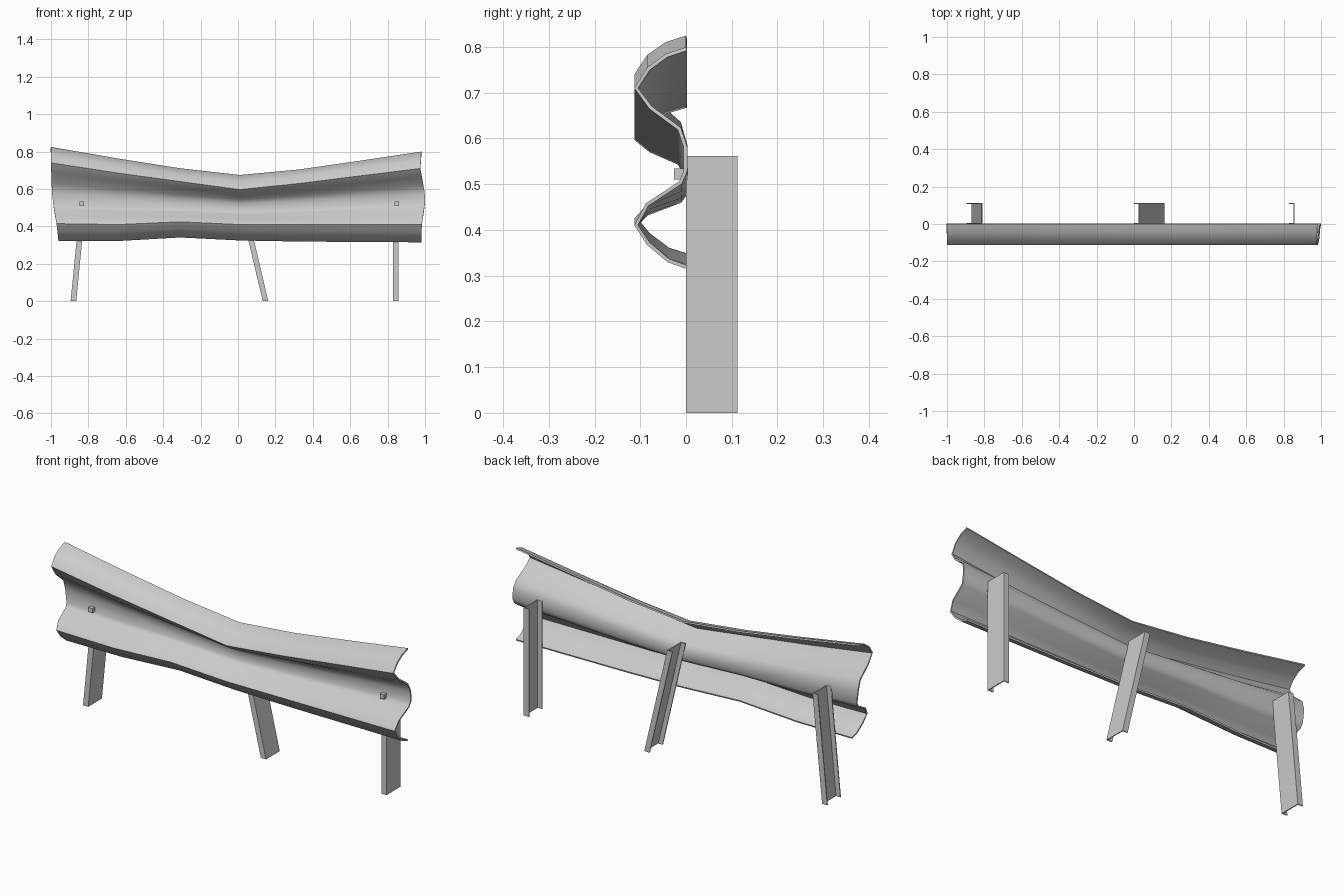
import bpy

if "Cube" in bpy.data.objects:
    bpy.data.objects.remove(bpy.data.objects["Cube"])


def make_mesh(name, verts, faces):
    mesh = bpy.data.meshes.new(name)
    mesh.from_pydata(verts, [], faces)
    obj = bpy.data.objects.new(name, mesh)
    bpy.context.collection.objects.link(obj)
    return obj


# Rail: two-lobed profile as (position between the key heights, depth)
PROFILE = [(0, 0), (.17, -.045), (.5, -.085), (1, -.113), (1.35, -.08), (1.7, -.018),
           (2, -.005), (3, -.005), (3.2, -.015), (3.6, -.088), (4, -.113),
           (4.45, -.085), (4.85, -.04), (5, 0)]

# Bent stations: x, then heights of top, upper ridge, valley (2), lower ridge, bottom
STATIONS = [
    (-.99, .825, .74, .585, .515, .415, .321),
    (-.64, .763, .685, .56, .50, .41, .322),
    (-.31, .711, .64, .54, .495, .425, .341),
    (.01, .675, .597, .52, .48, .41, .325),
    (.33, .705, .63, .537, .492, .41, .319),
    (.65, .751, .67, .557, .51, .41, .317),
    (.98, .80, .71, .58, .53, .41, .315),
]
# End offsets in x at each key height
LEFT_END = (-.01, -.01, -.005, .003, .02, .03)
RIGHT_END = (0, -.005, .018, .02, .003, 0)


def at(keys, u):
    i = min(int(u), 4)
    return keys[i] + (keys[i + 1] - keys[i]) * (u - i)


verts = []
for s, (x, *keys) in enumerate(STATIONS):
    ends = LEFT_END if s == 0 else RIGHT_END if s == len(STATIONS) - 1 else (0,) * 6
    verts += [(x + at(ends, u), y, at(keys, u)) for u, y in PROFILE]
n = len(PROFILE)
faces = [(a, a + 1, a + n + 1, a + n)
         for i in range(len(STATIONS) - 1) for a in range(i * n, i * n + n - 1)]
rail = make_mesh("rail", verts, faces)
solid = rail.modifiers.new("thickness", 'SOLIDIFY')
solid.thickness = .008
solid.offset = -1
bpy.context.view_layer.objects.active = rail
rail.select_set(True)
bpy.ops.object.modifier_apply(modifier=solid.name)
bpy.ops.object.shade_smooth_by_angle(angle=.9)

# Posts: channel section, web on the +x side, leaning by a sideways shear
W, D, T = .03, .113, .005
CHANNEL = [(0, 0), (W, 0), (W, D), (0, D), (0, D - T), (W - T, D - T), (W - T, T), (0, T)]


def post(name, x_bottom, x_top, height=.562):
    verts = [(x0 + x, y, z) for x0, z in ((x_bottom, 0), (x_top, height)) for x, y in CHANNEL]
    k = len(CHANNEL)
    faces = [(i, (i + 1) % k, (i + 1) % k + k, i + k) for i in range(k)]
    faces += [tuple(reversed(range(k))), tuple(range(k, 2 * k))]
    return make_mesh(name, verts, faces)


post("left_post", -.895, -.84)
post("middle_post", .132, .0)
post("right_post", .828, .828)

# Bolt heads in the valley
for name, x in (("left_bolt", -.835), ("right_bolt", .85)):
    bpy.ops.mesh.primitive_cube_add(size=1, location=(x, -.011, .522))
    bolt = bpy.context.object
    bolt.name = name
    bolt.scale = (.024, .03, .024)
